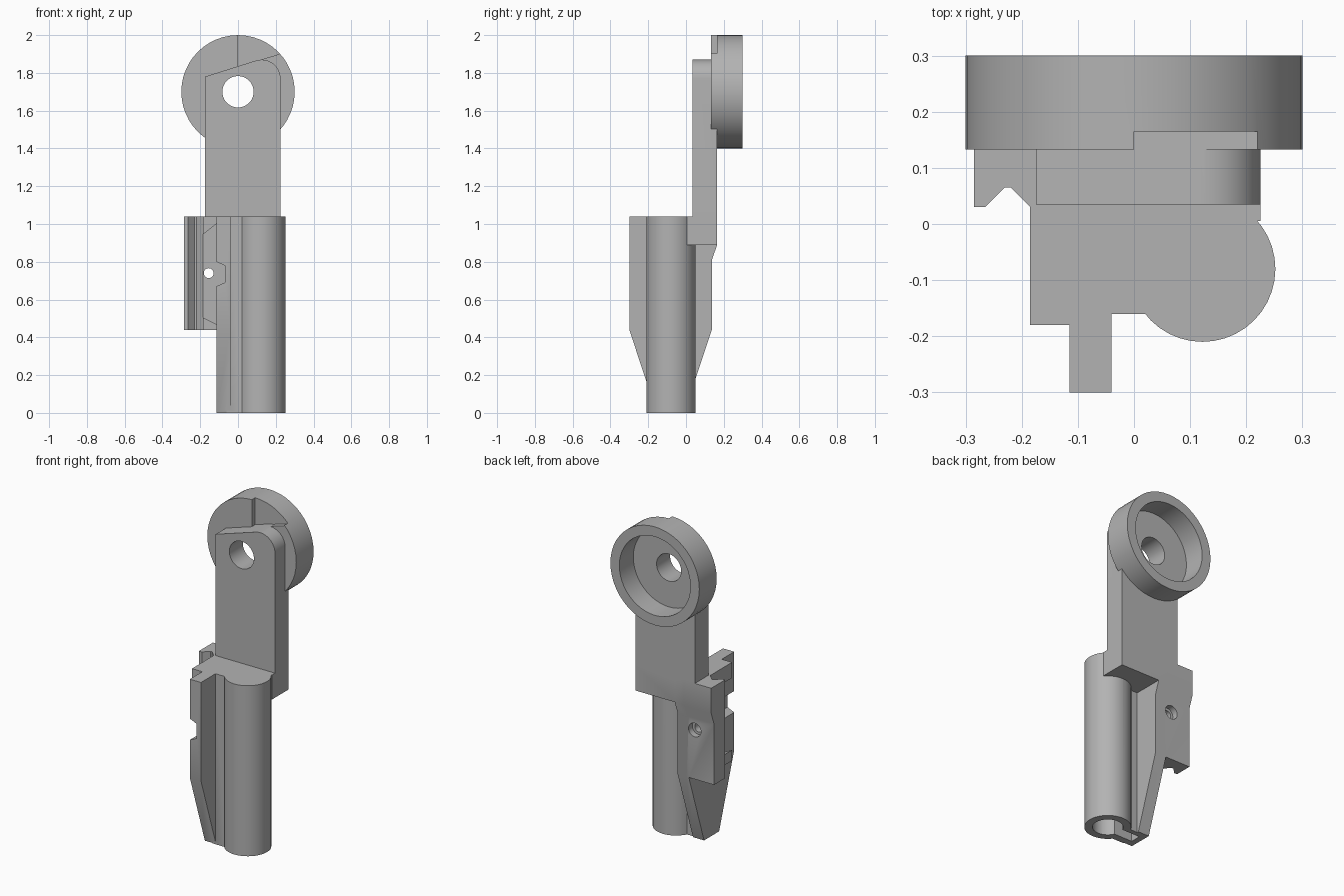
import bpy
import bmesh
import math
from mathutils import Vector

cube = bpy.data.objects.get("Cube")
if cube:
    bpy.data.objects.remove(cube, do_unlink=True)

grey = bpy.data.materials.new("mid_grey")
grey.use_nodes = True
COLOUR = (0.45, 0.45, 0.45, 1)
grey.diffuse_color = COLOUR
grey.node_tree.nodes["Principled BSDF"].inputs["Base Color"].default_value = COLOUR


def prism(name, axis, outline, low, high):
    """Extrude a 2D outline along an axis; the outline uses the other two axes in order."""
    i = "xyz".index(axis)

    def place(p, depth):
        v = list(p)
        v.insert(i, depth)
        return Vector(v)

    bm = bmesh.new()
    face = bm.faces.new([bm.verts.new(place(p, low)) for p in outline])
    ext = bmesh.ops.extrude_face_region(bm, geom=[face])
    verts = [g for g in ext["geom"] if isinstance(g, bmesh.types.BMVert)]
    bmesh.ops.translate(bm, verts=verts, vec=place((0, 0), high - low))
    bmesh.ops.recalc_face_normals(bm, faces=bm.faces)
    mesh = bpy.data.meshes.new(name)
    bm.to_mesh(mesh)
    bm.free()
    mesh.materials.append(grey)
    obj = bpy.data.objects.new(name, mesh)
    bpy.context.collection.objects.link(obj)
    return obj


def box(name, x, y, z):
    corners = [(x[0], y[0]), (x[1], y[0]), (x[1], y[1]), (x[0], y[1])]
    return prism(name, "z", corners, *z)


def arc(cx, cy, r, start=0, end=360, n=40):
    steps = n if end - start == 360 else n + 1
    angles = [math.radians(start + (end - start) * k / n) for k in range(steps)]
    return [(cx + r * math.cos(a), cy + r * math.sin(a)) for a in angles]


def combine(base, operation, *tools):
    """Apply each tool to the base as a boolean, then discard the tool."""
    bpy.context.view_layer.objects.active = base
    for tool in tools:
        mod = base.modifiers.new("combine", "BOOLEAN")
        mod.operation = operation
        mod.solver = "EXACT"
        mod.object = tool
        bpy.ops.object.modifier_apply(modifier=mod.name)
        bpy.data.objects.remove(tool, do_unlink=True)


TOP = 1.04

# Tapered fin beside the tube
body = prism("holder_body", "x", [
    (-0.30, TOP), (-0.30, 0.44), (-0.155, 0), (-0.01, 0), (0.137, 0.44),
    (0.137, 0.81), (0.165, 0.89), (0.165, TOP)], -0.115, -0.04)

# Tube, web, mounting plate, side ledges and the shoulder under the arm
combine(
    body, "UNION",
    box("web", (-0.06, 0.1), (-0.16, -0.02), (0, TOP)),
    prism("tube", "z", arc(0.122, -0.08, 0.13), 0, TOP),
    prism("plate", "x", [
        (0.03, 0.44), (0.137, 0.44), (0.137, 0.81), (0.165, 0.89),
        (0.165, TOP), (0.03, TOP)], -0.285, -0.10),
    prism("upper_ledge", "y", [
        (-0.185, TOP), (-0.185, 0.945), (-0.115, 1.0), (-0.10, 1.0), (-0.10, TOP)],
        -0.18, 0.05),
    prism("lower_ledge", "y", [
        (-0.185, 0.44), (-0.185, 0.505), (-0.115, 0.47), (-0.10, 0.47), (-0.10, 0.44)],
        -0.18, 0.05),
    box("shoulder", (-0.10, 0.225), (0.005, 0.165), (0.89, TOP)),
    box("shoulder_fill", (-0.10, 0.12), (-0.10, 0.10), (0.89, TOP)),
)

# Plate groove, fin notch, bore with keyway, screw hole and counterbore
combine(
    body, "DIFFERENCE",
    prism("groove", "z", [
        (-0.265, 0.03), (-0.23, 0.065), (-0.22, 0.065), (-0.185, 0.03),
        (-0.185, 0.01), (-0.265, 0.01)], 0.4, 1.1),
    prism("notch", "y", [
        (-0.13, 0.81), (-0.115, 0.80), (-0.07, 0.78), (-0.07, 0.69),
        (-0.115, 0.67), (-0.13, 0.66)], -0.31, 0.03),
    prism("bore", "z", arc(0.122, -0.08, 0.085), -0.1, 0.9),
    box("keyway", (-0.08, 0.1), (-0.115, -0.05), (-0.1, 0.9)),
    prism("screw_hole", "y", arc(-0.155, 0.74, 0.026, n=20), -0.4, 0.4),
    prism("counterbore", "y", arc(-0.155, 0.74, 0.042, n=20), 0.10, 0.2),
)

# Flat arm with a sloping top and one rounded corner
corner = arc(0.125, 1.77, 0.10, 0, 106, 12)
arm = prism("arm", "y", [(-0.175, 1.0), (0.225, 1.0)] + corner + [(-0.175, 1.78)],
            0.035, 0.165)

# Round cup, open at the back, with a window above the arm
cup = prism("cup", "y", arc(0, 1.70, 0.30, n=48), 0.133, 0.30)
combine(
    cup, "DIFFERENCE",
    prism("recess", "y", arc(0, 1.70, 0.24, n=48), 0.165, 0.4),
    prism("window", "y", [(0, 1.833), (0.22, 1.90), (0.22, 2.1), (0, 2.1)], 0.1, 0.165),
)

# Join the arm and cup to the body, then drill the pivot hole
combine(body, "UNION", arm, cup)
combine(body, "DIFFERENCE", prism("pivot_hole", "y", arc(0, 1.70, 0.083), -0.1, 0.4))

bpy.ops.object.select_all(action="DESELECT")
body.select_set(True)
bpy.context.view_layer.objects.active = body
bpy.ops.object.shade_smooth_by_angle(angle=math.radians(25))
